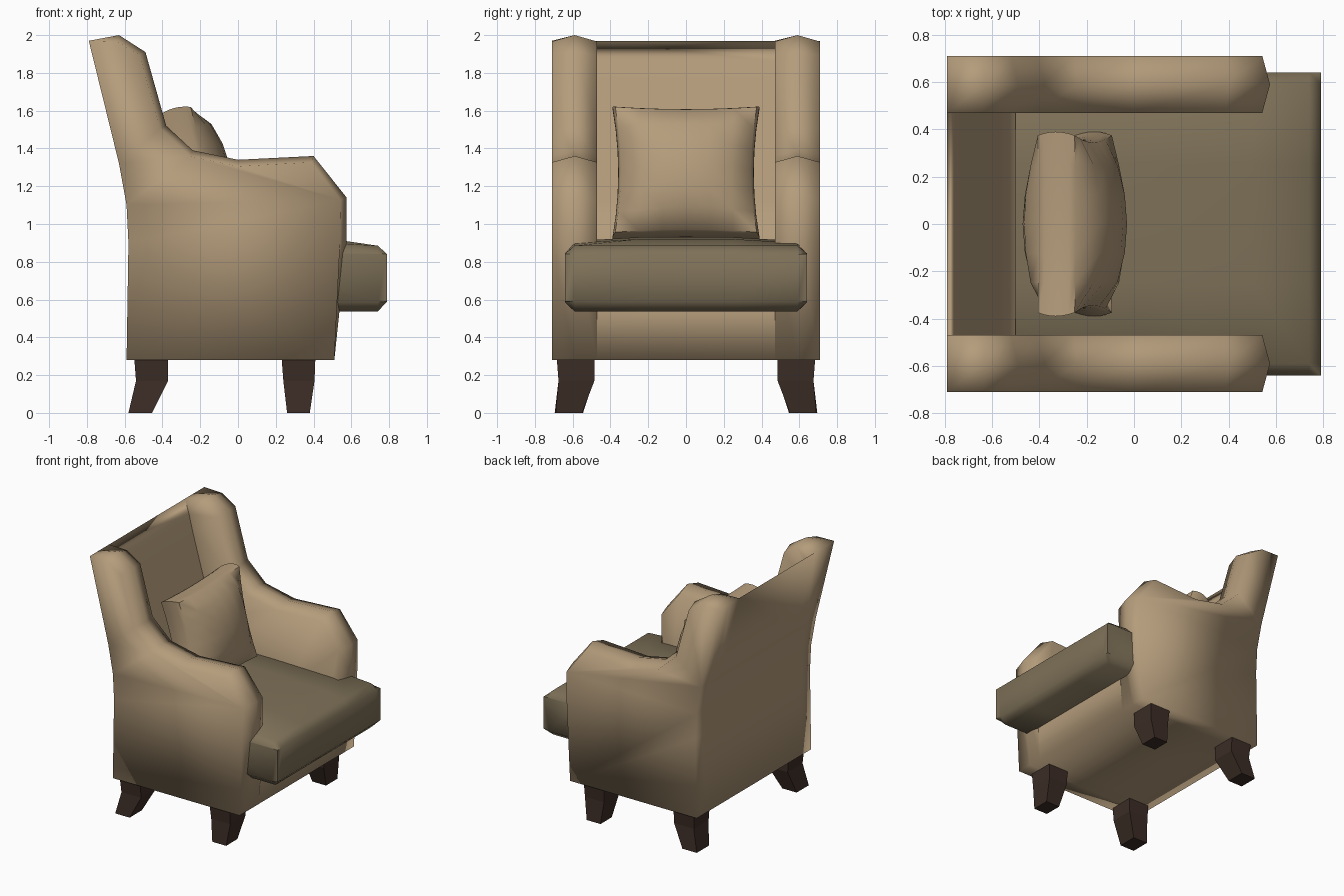
import bpy
import bmesh
import math
from mathutils import Vector

if "Cube" in bpy.data.objects:
    bpy.data.objects.remove(bpy.data.objects["Cube"], do_unlink=True)


def material(name, rgb):
    m = bpy.data.materials.new(name)
    m.use_nodes = True
    m.diffuse_color = (*rgb, 1)
    bsdf = m.node_tree.nodes["Principled BSDF"]
    bsdf.inputs["Base Color"].default_value = (*rgb, 1)
    bsdf.inputs["Roughness"].default_value = 0.9
    return m


TAN = material("tan fabric", (0.46, 0.335, 0.2))
OLIVE = material("olive brown fabric", (0.21, 0.165, 0.098))
WOOD = material("dark wood", (0.045, 0.026, 0.019))


def finish(bm, name, mat, angle=None):
    """Turn a bmesh into an object, optionally smooth below an angle."""
    bmesh.ops.recalc_face_normals(bm, faces=bm.faces)
    me = bpy.data.meshes.new(name)
    bm.to_mesh(me)
    bm.free()
    me.materials.append(mat)
    ob = bpy.data.objects.new(name, me)
    bpy.context.collection.objects.link(ob)
    if angle:
        bpy.ops.object.select_all(action="DESELECT")
        ob.select_set(True)
        bpy.context.view_layer.objects.active = ob
        bpy.ops.object.shade_smooth_by_angle(angle=math.radians(angle))
    return ob


def loft(rings):
    """Skin closed rings of equal length and cap both ends."""
    bm = bmesh.new()
    loops = [[bm.verts.new(p) for p in ring] for ring in rings]
    n = len(loops[0])
    for a, b in zip(loops, loops[1:]):
        for i in range(n):
            j = (i + 1) % n
            bm.faces.new((a[i], a[j], b[j], b[i]))
    caps = [bm.faces.new(loops[0]), bm.faces.new(loops[-1])]
    return bm, loops, caps


def at_y(profile, y):
    return [(x, y, z) for x, z in profile]


# Body: wing, arm, back and apron lofted across the width
back = [(-0.59, 0.28), (-0.58, 0.9), (-0.59, 1.1), (-0.63, 1.32), (-0.79, 1.97)]
ridge = back + [(-0.63, 2.0), (-0.49, 1.91), (-0.38, 1.52), (-0.24, 1.39),
                (0.0, 1.34), (0.4, 1.36), (0.575, 1.14), (0.575, 0.9), (0.51, 0.28)]
centre = back + [(-0.755, 1.86), (-0.72, 1.72), (-0.63, 1.4), (-0.56, 1.12),
                 (-0.49, 0.85), (0.1, 0.75), (0.45, 0.72), (0.53, 0.62), (0.51, 0.28)]

rim = list(ridge)
for i in range(len(back), len(ridge) - 1):
    t = (Vector(ridge[i + 1]) - Vector(ridge[i - 1])).normalized()
    rim[i] = (ridge[i][0] + 0.035 * t.y, ridge[i][1] - 0.035 * t.x)

half = [(rim, 0.71), (ridge, 0.59), (rim, 0.47), (centre, 0.47)]
sections = [(p, -y) for p, y in half] + [(p, y) for p, y in reversed(half)]
bm, loops, caps = loft([at_y(p, y) for p, y in sections])
# crease where the inner walls meet the back and seat deck
for loop in loops[3:5]:
    for i in range(len(back) - 1, len(loop) - 1):
        bm.edges.get((loop[i], loop[i + 1])).smooth = False
bmesh.ops.inset_individual(bm, faces=caps, thickness=0.07, use_even_offset=True)
bmesh.ops.remove_doubles(bm, verts=bm.verts, dist=0.0005)
for f in bm.faces:
    f.smooth = True
finish(bm, "chair_body", TAN)

# Seat cushion: chamfered profile, slightly crowned in the middle
seat = [(-0.5, 0.54), (0.74, 0.537), (0.79, 0.59), (0.79, 0.84),
        (0.74, 0.885), (0.5, 0.9), (0.0, 0.91), (-0.5, 0.91)]
rings = []
for y in (-0.64, -0.59, -0.25, 0.25, 0.59, 0.64):
    if abs(y) > 0.6:
        ring = [(x, min(max(z, 0.585), 0.845)) for x, z in seat]
    else:
        lift = 0.02 if abs(y) < 0.3 else 0
        ring = [(x, z + lift * (z > 0.895)) for x, z in seat]
    rings.append(at_y(ring, y))
bm, _, _ = loft(rings)
bmesh.ops.remove_doubles(bm, verts=bm.verts, dist=0.0005)
finish(bm, "seat_cushion", OLIVE, 50)

# Back pillow: bulging block leaning on the backrest
bm = bmesh.new()
bmesh.ops.create_cube(bm, size=2)
bmesh.ops.subdivide_edges(bm, edges=bm.edges[:], cuts=5, use_grid_fill=True)
up = Vector((-0.23, 0, 0.97)).normalized()
out = Vector((up.z, 0, -up.x))
for v in bm.verts:
    w, u, s = v.co
    bulge = (1 - u * u) * (1 - s * s)
    edge = max(abs(u), abs(s))
    round_off = 1 - 0.04 * w * w * (edge > 0.99)
    y = 0.39 * u * (1 - 0.08 * (1 - s * s)) * round_off
    h = 0.355 * s * (1 - 0.04 * (1 - u * u)) * round_off
    v.co = Vector((-0.25, y, 1.27)) + up * h + out * w * (0.08 + 0.13 * bulge ** 0.7)
finish(bm, "back_pillow", TAN, 60)


# Legs: tapered blocks with a bend partway down
def leg(name, side, stations):
    rings = []
    for x0, x1, y0, y1, z in stations:
        rings.append([(x, side * y, z) for x, y in
                      ((x0, y0), (x1, y0), (x1, y1), (x0, y1))])
    bm, _, _ = loft(rings)
    finish(bm, name, WOOD)


front = [(0.23, 0.41, 0.485, 0.685, 0.3), (0.24, 0.405, 0.485, 0.675, 0.17),
         (0.26, 0.38, 0.55, 0.69, 0)]
rear = [(-0.55, -0.37, 0.49, 0.685, 0.3), (-0.54, -0.37, 0.49, 0.675, 0.17),
        (-0.58, -0.455, 0.545, 0.695, 0)]
for side, label in ((1, "left"), (-1, "right")):
    leg("front_leg_" + label, side, front)
    leg("rear_leg_" + label, side, rear)
